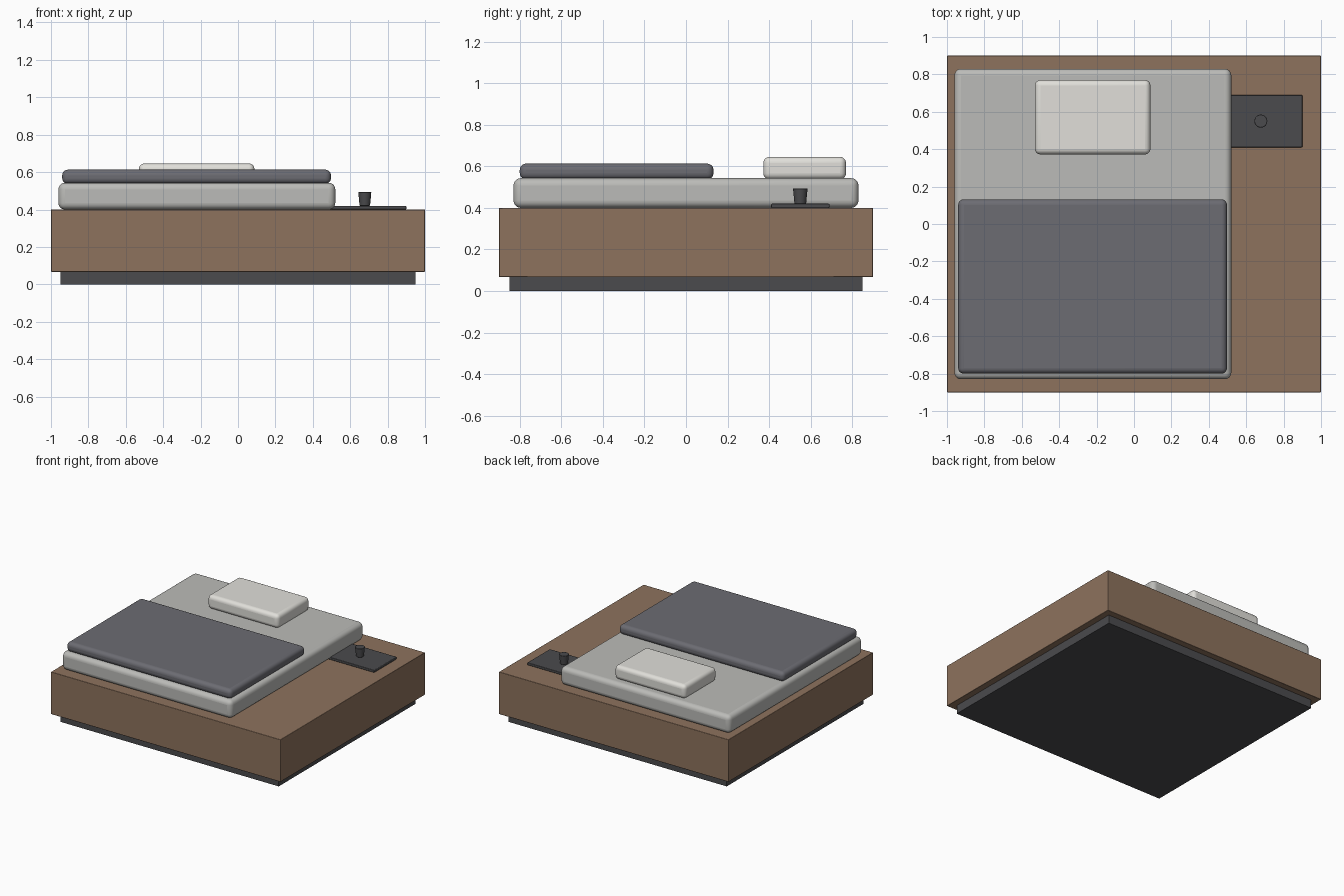
import bpy, bmesh
from mathutils import Vector

if "Cube" in bpy.data.objects:
    bpy.data.objects.remove(bpy.data.objects["Cube"])


def material(name, r, g, b):
    m = bpy.data.materials.new(name)
    m.diffuse_color = (r, g, b, 1)
    m.use_nodes = True
    m.node_tree.nodes["Principled BSDF"].inputs["Base Color"].default_value = m.diffuse_color
    return m


wood = material("wood", 0.27, 0.17, 0.11)
dark = material("dark", 0.07, 0.07, 0.075)
linen = material("linen", 0.50, 0.50, 0.48)
slate = material("slate", 0.15, 0.15, 0.17)
white = material("white", 0.75, 0.74, 0.70)


def finish(name, bm, mat, radius=0, segments=1):
    mesh = bpy.data.meshes.new(name)
    bm.to_mesh(mesh)
    bm.free()
    ob = bpy.data.objects.new(name, mesh)
    bpy.context.collection.objects.link(ob)
    mesh.materials.append(mat)
    if radius:
        bev = ob.modifiers.new("rounding", 'BEVEL')
        bev.width = radius
        bev.segments = segments
        bev.limit_method = 'ANGLE'
    bpy.ops.object.select_all(action='DESELECT')
    bpy.context.view_layer.objects.active = ob
    ob.select_set(True)
    bpy.ops.object.shade_smooth_by_angle()
    return ob


def box(name, lo, hi, mat, radius=0, segments=1):
    lo, hi = Vector(lo), Vector(hi)
    bm = bmesh.new()
    bmesh.ops.create_cube(bm, size=1)
    bmesh.ops.scale(bm, vec=hi - lo, verts=bm.verts)
    bmesh.ops.translate(bm, vec=(lo + hi) / 2, verts=bm.verts)
    return finish(name, bm, mat, radius, segments)


# Platform on a recessed plinth
box("plinth", (-0.95, -0.85, 0), (0.95, 0.85, 0.067), dark)
box("platform", (-1, -0.9, 0.067), (1, 0.9, 0.40), wood, 0.003, 2)

# Soft bedding
box("mattress", (-0.96, -0.83, 0.40), (0.52, 0.83, 0.543), linen, 0.035, 5)
box("duvet", (-0.94, -0.80, 0.537), (0.497, 0.132, 0.613), slate, 0.03, 5)
box("pillow", (-0.53, 0.372, 0.537), (0.088, 0.77, 0.646), white, 0.03, 5)

# Tray tucked against the mattress, with a tapered cup
box("tray", (0.46, 0.41, 0.40), (0.90, 0.69, 0.42), dark, 0.004, 2)
bm = bmesh.new()
bmesh.ops.create_cone(bm, cap_ends=True, segments=32, radius1=0.028, radius2=0.035, depth=0.073)
bmesh.ops.translate(bm, vec=(0.678, 0.55, 0.4565), verts=bm.verts)
finish("cup", bm, dark, 0.003, 2)
